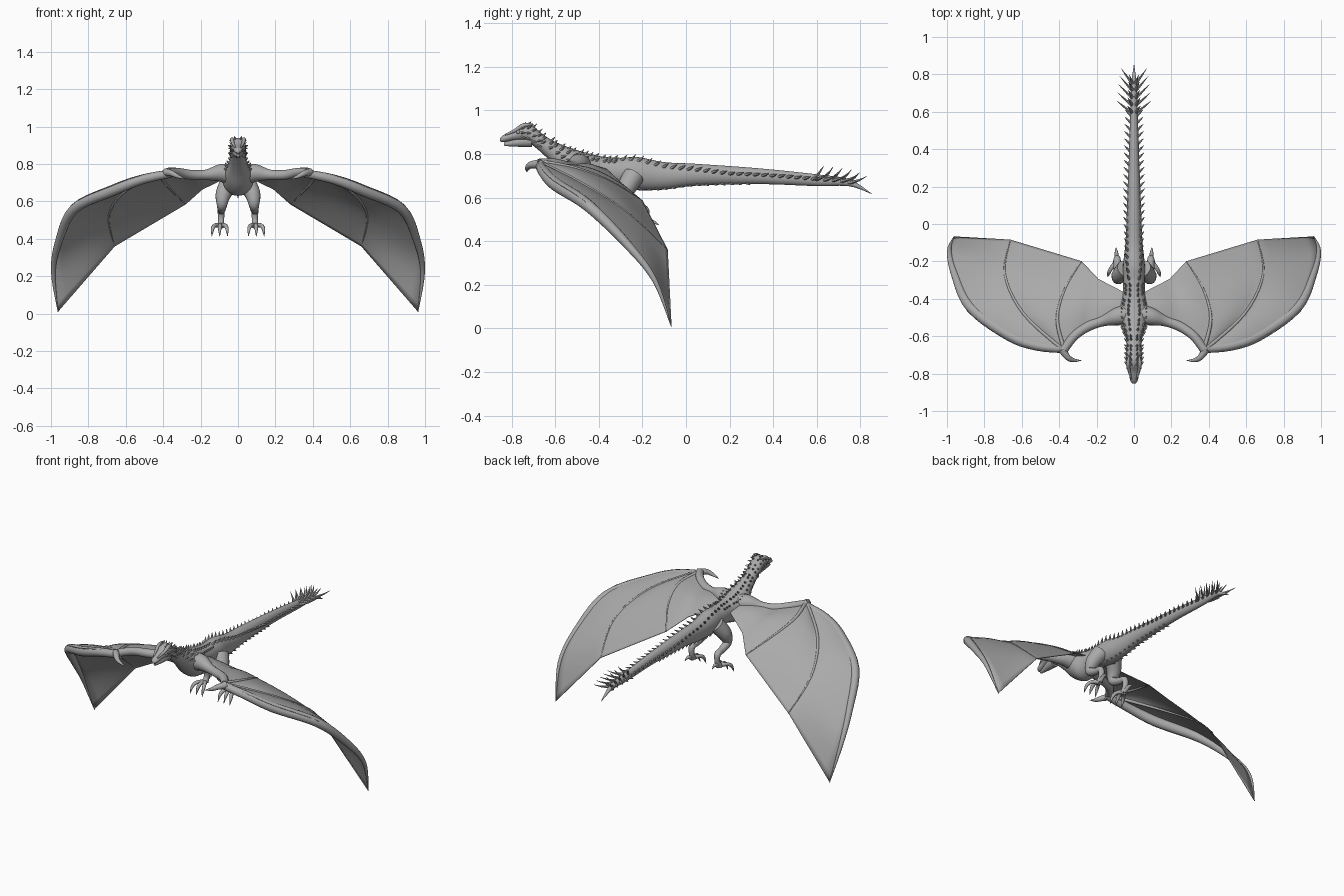
import bpy, bmesh, math, random
from mathutils import Vector

random.seed(4)
cube = bpy.data.objects.get("Cube")
if cube:
    bpy.data.objects.remove(cube)

grey = bpy.data.materials.new("stone_grey")
grey.use_nodes = True
grey.diffuse_color = (0.4, 0.4, 0.4, 1)
grey.node_tree.nodes["Principled BSDF"].inputs["Base Color"].default_value = (0.4, 0.4, 0.4, 1)


def finish(name, bm, mirror=False, angle=50):
    bmesh.ops.recalc_face_normals(bm, faces=bm.faces)
    mesh = bpy.data.meshes.new(name)
    bm.to_mesh(mesh)
    bm.free()
    mesh.materials.append(grey)
    obj = bpy.data.objects.new(name, mesh)
    bpy.context.collection.objects.link(obj)
    bpy.ops.object.select_all(action='DESELECT')
    obj.select_set(True)
    bpy.context.view_layer.objects.active = obj
    bpy.ops.object.shade_smooth_by_angle(angle=math.radians(angle))
    if mirror:
        obj.modifiers.new("mirror", 'MIRROR').use_mirror_merge = False
    return obj


def spline(points, t):
    """Point at t (0 to 1) on a smooth curve through tuples of any length."""
    f = t * (len(points) - 1)
    i = min(int(f), len(points) - 2)
    u = f - i
    a, b, c, d = (points[min(max(i + k, 0), len(points) - 1)] for k in (-1, 0, 1, 2))
    return [q + u / 2 * (r - p + u * (2 * p - 5 * q + 4 * r - s + u * (3 * (q - r) + s - p)))
            for p, q, r, s in zip(a, b, c, d)]


def skin(bm, rings):
    rows = [[bm.verts.new(p) for p in ring] for ring in rings]
    n = len(rows[0])
    for a, b in zip(rows, rows[1:]):
        for j in range(n):
            bm.faces.new((a[j], a[(j + 1) % n], b[(j + 1) % n], b[j]))
    bm.faces.new(rows[0])
    bm.faces.new(rows[-1])


def tube(bm, points, sides=12, steps=5):
    """Round limb through (x, y, z, radius) points."""
    count = steps * (len(points) - 1)
    samples = [spline(points, i / count) for i in range(count + 1)]
    centres = [Vector(s[:3]) for s in samples]
    side, rings = None, []
    for i, c in enumerate(centres):
        along = (centres[min(i + 1, count)] - centres[max(i - 1, 0)]).normalized()
        side = along.orthogonal() if side is None else side - along * side.dot(along)
        side.normalize()
        up = along.cross(side)
        r = max(samples[i][3], 0.001)
        rings.append([c + r * (side * math.cos(k * math.tau / sides) + up * math.sin(k * math.tau / sides))
                      for k in range(sides)])
    skin(bm, rings)


def limb(name, *paths, **kw):
    bm = bmesh.new()
    for p in paths:
        tube(bm, p, **kw)
    return finish(name, bm, mirror=True)


# Head, neck, torso and tail in one skin: y, z, half width, half height
BODY = [(-.853, .866, .008, .008), (-.835, .872, .021, .017), (-.79, .886, .028, .024),
        (-.75, .898, .040, .038), (-.71, .890, .041, .046), (-.66, .848, .040, .045),
        (-.60, .800, .046, .056), (-.53, .748, .070, .080), (-.46, .718, .084, .088),
        (-.38, .718, .062, .070), (-.30, .715, .058, .068), (-.22, .710, .058, .076),
        (-.10, .700, .046, .063), (.05, .705, .039, .050), (.34, .698, .028, .036),
        (.60, .680, .020, .027), (.75, .668, .014, .016), (.853, .617, .001, .001)]
bm = bmesh.new()
rings = []
for i in range(137):
    y, z, w, h = spline(BODY, i / 136)
    rings.append([(w * math.cos(a), y, z + h * math.sin(a))
                  for a in (k * math.tau / 24 for k in range(24))])
skin(bm, rings)
finish("body", bm)


def on_body(y, angle):
    """Surface point and outward direction at an angle from the top."""
    lo, hi = 0.0, 1.0
    for _ in range(30):
        mid = (lo + hi) / 2
        lo, hi = (mid, hi) if spline(BODY, mid)[0] < y else (lo, mid)
    _, z, w, h = spline(BODY, lo)
    s, c = math.sin(angle), math.cos(angle)
    return Vector((w * s, y, z + h * c)), Vector((s, 0, c))


def spike(bm, base, direction, length, radius):
    d = direction.normalized()
    tip = base + d * length + Vector((0, 0, length * .1))
    tube(bm, [(*(base - d * radius), radius), (*(base + d * length * .5), radius * .6), (*tip, .0005)],
         sides=6, steps=2)


# Lower jaw
bm = bmesh.new()
tube(bm, [(0, -.835, .845, .008), (0, -.80, .850, .016), (0, -.76, .856, .024), (0, -.71, .862, .032)])
finish("lower_jaw", bm)

# Brow ridges, eyes and cheek horns
limb("brow_ridges", [(.014, -.83, .888, .004), (.026, -.785, .908, .008),
                     (.032, -.745, .932, .010), (.026, -.70, .936, .003)])
bm = bmesh.new()
bmesh.ops.create_uvsphere(bm, u_segments=12, v_segments=8, radius=.009)
bmesh.ops.translate(bm, verts=bm.verts, vec=(.031, -.77, .901))
finish("eyes", bm, mirror=True)

bm = bmesh.new()
for y in (-.75, -.725, -.70, -.675):
    for deg in (22, 58, 90, 122):
        p, n = on_body(y, math.radians(deg))
        spike(bm, p, n * .6 + Vector((0, .8, 0)), .02, .006)
finish("head_horns", bm, mirror=True)

# Scattered neck and shoulder scales
bm = bmesh.new()
for i in range(13):
    y = -.65 + i * .027
    for deg in (20, 48, 78) if y < -.5 else (20, 45):
        p, n = on_body(y + random.uniform(-.007, .007), math.radians(deg))
        spike(bm, p, n * .7 + Vector((0, .7, 0)), random.uniform(.015, .024), .008)
finish("neck_spikes", bm, mirror=True)

# Paired spikes that slide from the back to the sides of the tail
bm = bmesh.new()
for i in range(24):
    y = -.29 + i * .038
    p, n = on_body(y, math.radians(28 + 52 * min(i / 13, 1)))
    spike(bm, p, n * .75 + Vector((0, .7, 0)), .030 + .0004 * i, .009)
    if -.22 < y < .3:
        p, n = on_body(y, math.radians(155))
        spike(bm, p, n * .5 + Vector((0, .9, 0)), .018, .006)
finish("tail_spikes", bm, mirror=True)

# Long splayed thorns at the tail end
bm = bmesh.new()
for i, y in enumerate((.60, .64, .68, .72, .755)):
    for deg, size in ((80, .095), (35, .055)):
        p, n = on_body(y, math.radians(deg))
        spike(bm, p, n * (.95 - .1 * i) + Vector((0, .75, .1)), size, .009)
finish("tail_thorns", bm, mirror=True)

# Wing guide curves, from the leading edge inwards to the body
LEAD = [(.37, -.68, .765), (.53, -.665, .735), (.685, -.61, .68), (.89, -.46, .58),
        (.97, -.28, .40), (.995, -.15, .23), (.963, -.068, .01)]
FINGER_2 = [(.37, -.68, .765), (.59, -.48, .665), (.69, -.27, .53), (.66, -.085, .36)]
FINGER_3 = [(.37, -.68, .765), (.41, -.51, .735), (.37, -.35, .675), (.28, -.20, .585)]
ELBOW = [(.25, -.54, .745), (.22, -.42, .725), (.19, -.295, .665)]
FLANK = [(.05, -.52, .76), (.05, -.44, .75), (.045, -.37, .735)]

# Wing membrane lofted across the guides
bm = bmesh.new()
guides = [LEAD, FINGER_2, FINGER_3, ELBOW, FLANK]
grid = []
for a, b in zip(guides, guides[1:]):
    for k in range(6):
        if k or a is LEAD:
            grid.append((a, b, k / 6))
    grid.append((a, b, 1))
rows = []
for a, b, u in grid:
    row = []
    for j in range(25):
        p = Vector(spline(a, j / 24)).lerp(Vector(spline(b, j / 24)), u)
        # Slight billow between the fingers
        p.z += .012 * math.sin(math.pi * u) * math.sin(math.pi * j / 24)
        row.append(bm.verts.new(p))
    rows.append(row)
for a, b in zip(rows, rows[1:]):
    for j in range(24):
        bm.faces.new((a[j], a[j + 1], b[j + 1], b[j]))
bmesh.ops.remove_doubles(bm, verts=bm.verts, dist=.0005)
membrane = finish("wing_membrane", bm, mirror=True)
solid = membrane.modifiers.new("thickness", 'SOLIDIFY')
solid.thickness = .004
solid.offset = 0

# Wing arm, leading spar and finger bones
limb("wing_arm", [(.02, -.48, .74, .055), (.09, -.495, .752, .048), (.17, -.52, .742, .028),
                  (.25, -.55, .742, .026), (.32, -.60, .755, .024), (.375, -.672, .757, .023)], sides=16)
widths = (.022, .026, .030, .027, .020, .012, .002)
limb("wing_spar", [(x - w * .6, y + w * .5, z - w * .7, w) for (x, y, z), w in zip(LEAD, widths)], sides=14)
limb("wing_fingers", *[[(*p, .012 - .003 * i) for i, p in enumerate(f)] for f in (FINGER_2, FINGER_3)], sides=8)
limb("wing_thumb_claw", [(.385, -.67, .755, .022), (.355, -.712, .75, .016),
                         (.325, -.728, .735, .011), (.28, -.73, .718, .001)])

# Legs
limb("leg", [(.045, -.24, .70, .050), (.078, -.275, .64, .043), (.086, -.29, .58, .028),
             (.088, -.235, .555, .021), (.09, -.19, .545, .019), (.09, -.185, .50, .016),
             (.092, -.20, .468, .020)])

# Toes with hooked claws, and one hind claw
toes = [[(.092, -.20, .468, .015), (.092 + dx * .6, -.235, .472, .011),
         (.092 + dx * .9, -.262, .455, .010), (.092 + dx, -.282, .412, .001)]
        for dx in (-.036, .006, .048)]
toes.append([(.092, -.195, .468, .014), (.094, -.155, .488, .010), (.096, -.125, .475, .001)])
limb("toes", *toes, sides=8)
